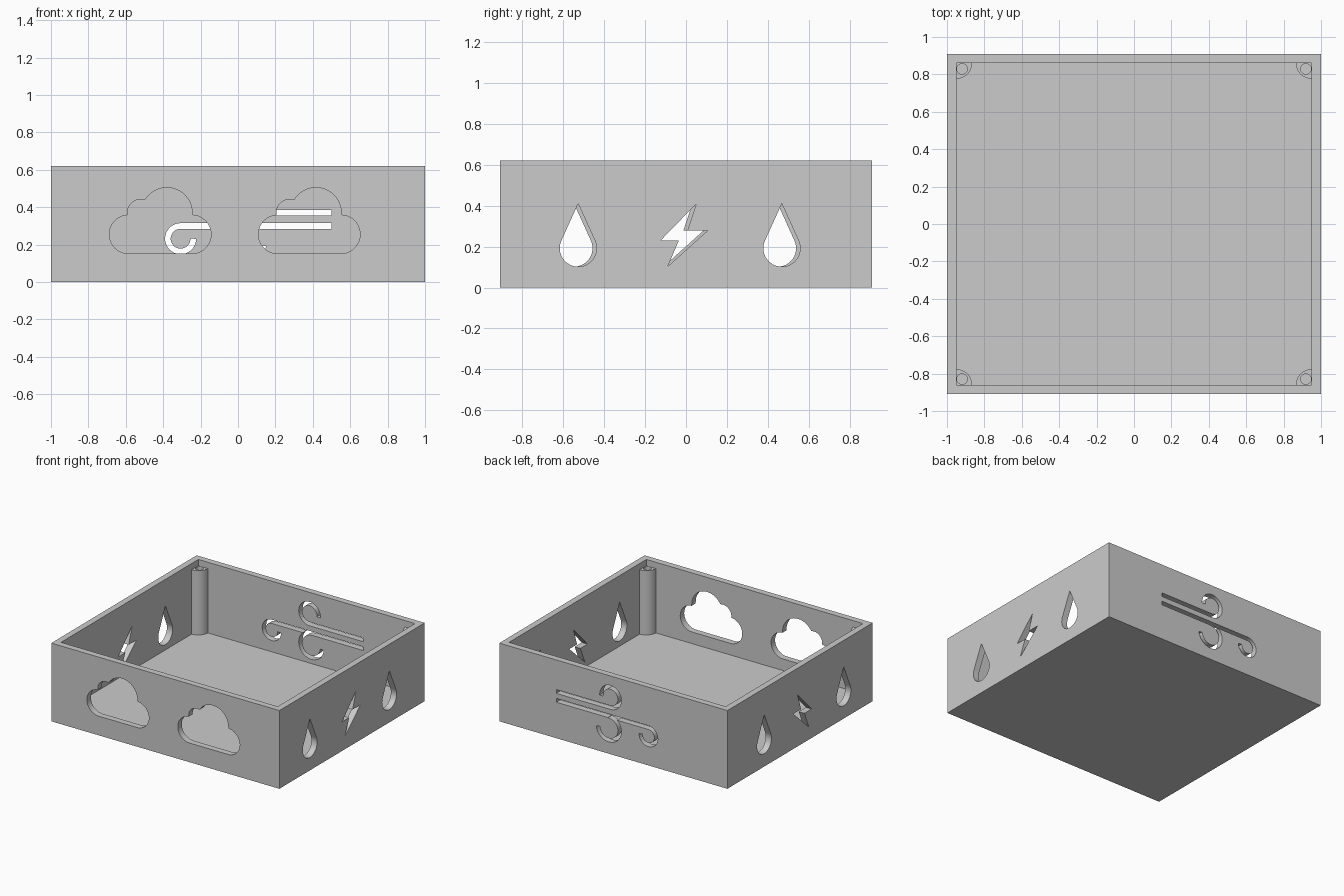
import bpy, bmesh, math
from mathutils import Vector

cube = bpy.data.objects.get("Cube")
if cube:
    bpy.data.objects.remove(cube, do_unlink=True)

grey = bpy.data.materials.new("plain grey")
grey.use_nodes = True
colour = (0.6, 0.6, 0.6, 1)
grey.diffuse_color = colour
grey.node_tree.nodes["Principled BSDF"].inputs["Base Color"].default_value = colour

HX, HY, TOP = 1.0, 0.91, 0.62      # half sizes and height
WALL, FLOOR = 0.05, 0.06
IX, IY = HX - WALL, HY - WALL


def arc(cx, cy, r, start, end, steps=20):
    """Points on an arc, angles in degrees."""
    angles = [math.radians(start + (end - start) * i / steps) for i in range(steps + 1)]
    return [(cx + r * math.cos(a), cy + r * math.sin(a)) for a in angles]


def prism(name, outline, axis, low, high):
    """Closed prism: a flat outline carried along the x, y or z axis."""
    place = {"x": lambda u, v, d: (d, u, v),
             "y": lambda u, v, d: (u, d, v),
             "z": lambda u, v, d: (u, v, d)}[axis]
    bm = bmesh.new()
    near, far = [[bm.verts.new(place(u, v, d)) for u, v in outline] for d in (low, high)]
    bm.faces.new(near)
    bm.faces.new(far[::-1])
    for i in range(len(outline)):
        bm.faces.new((near[i], far[i], far[i - 1], near[i - 1]))
    bmesh.ops.recalc_face_normals(bm, faces=bm.faces)
    mesh = bpy.data.meshes.new(name)
    bm.to_mesh(mesh)
    bm.free()
    mesh.materials.append(grey)
    obj = bpy.data.objects.new(name, mesh)
    bpy.context.collection.objects.link(obj)
    return obj


def extent(mesh):
    """Sum of the bounding box sides, zero for an empty mesh."""
    return sum(max(c) - min(c) for c in zip(*[v.co for v in mesh.vertices]))


def cut(target, cutter):
    """Subtract the cutter, keeping the first solver result that stays whole."""
    before = extent(target.data)
    mod = target.modifiers.new("cut", "BOOLEAN")
    mod.operation, mod.object = "DIFFERENCE", cutter
    result = None
    for solver in ("MANIFOLD", "EXACT", "FLOAT"):
        mod.solver = solver
        bpy.context.view_layer.update()
        graph = bpy.context.evaluated_depsgraph_get()
        mesh = bpy.data.meshes.new_from_object(target.evaluated_get(graph))
        changed = len(mesh.vertices) != len(target.data.vertices)
        if changed and abs(extent(mesh) - before) < 0.01:
            result = mesh
            break
    target.modifiers.remove(mod)
    if result:
        target.data = result
    bpy.data.objects.remove(cutter, do_unlink=True)


def finish(obj):
    bpy.ops.object.select_all(action="DESELECT")
    obj.select_set(True)
    bpy.context.view_layer.objects.active = obj
    bpy.ops.object.shade_smooth_by_angle(angle=math.radians(30))


def rectangle(x, y):
    return [(-x, -y), (x, -y), (x, y), (-x, y)]


def stroke(path, width):
    """Outline of a ribbon following a path."""
    points = [Vector(p) for p in path]
    left, right = [], []
    for i, p in enumerate(points):
        along = points[min(i + 1, len(points) - 1)] - points[max(i - 1, 0)]
        side = Vector((-along.y, along.x)).normalized() * width / 2
        left.append(p + side)
        right.append(p - side)
    return left + right[::-1]


# Open tray
tray = prism("tray", rectangle(HX, HY), "z", 0, TOP)
cut(tray, prism("hollow", rectangle(IX, IY), "z", FLOOR, TOP + 0.2))

# Two clouds in the front wall
cloud = (arc(-0.585, 0.255, 0.103, 270, 95)
         + arc(-0.52, 0.37, 0.072, 188, 75)
         + arc(-0.38, 0.37, 0.135, 148, 0)
         + arc(-0.247, 0.255, 0.103, 88, -90))
for shift in (0, 0.797):
    cut(tray, prism("cloud", [(x + shift, z) for x, z in cloud], "y", -1, 0.05 - IY))

# Drops and a bolt in each side wall
drop = [(0, 0.41)] + arc(0, 0.192, 0.09, 156, 384, 32)
bolt = [(0.051, 0.41), (-0.124, 0.23), (-0.035, 0.23),
        (-0.09, 0.102), (0.105, 0.278), (0.007, 0.278)]
for low, high, shift in ((IX - 0.05, 1.1, 0), (-1.1, 0.05 - IX, -0.02)):
    for shape, y in ((drop, -0.527), (bolt, 0), (drop, 0.468)):
        cut(tray, prism("side_cut", [(u + y + shift, v) for u, v in shape], "x", low, high))

# Curling wind lines in the back wall
upper_wind = [(0.5, 0.37), (0.2, 0.37)] + arc(0.025, 0.45, 0.08, 270, -5, 28)
lower_wind = [(0.5, 0.3), (0, 0.3)] + arc(-0.307, 0.232, 0.068, 90, 360, 28)
middle_wind = arc(0.04, 0.203, 0.095, 85, 355, 28)
for path in (upper_wind, lower_wind, middle_wind):
    cut(tray, prism("wind", stroke(path, 0.03), "y", IY - 0.05, 1))
finish(tray)

# Quarter-round screw posts in the corners
for sx, side in ((1, "left"), (-1, "right")):
    for sy, end in ((1, "back"), (-1, "front")):
        quarter = ([(IX + 0.01, IY + 0.01), (IX - 0.084, IY + 0.01)]
                   + arc(IX, IY, 0.084, 180, 270, 16) + [(IX + 0.01, IY - 0.084)])
        post = prism(f"{end}_{side}_post", [(sx * x, sy * y) for x, y in quarter],
                     "z", FLOOR - 0.01, 0.57)
        hole = arc(sx * (IX - 0.031), sy * (IY - 0.031), 0.028, 0, 345, 23)
        cut(post, prism("screw_hole", hole, "z", 0.2, 0.7))
        finish(post)
